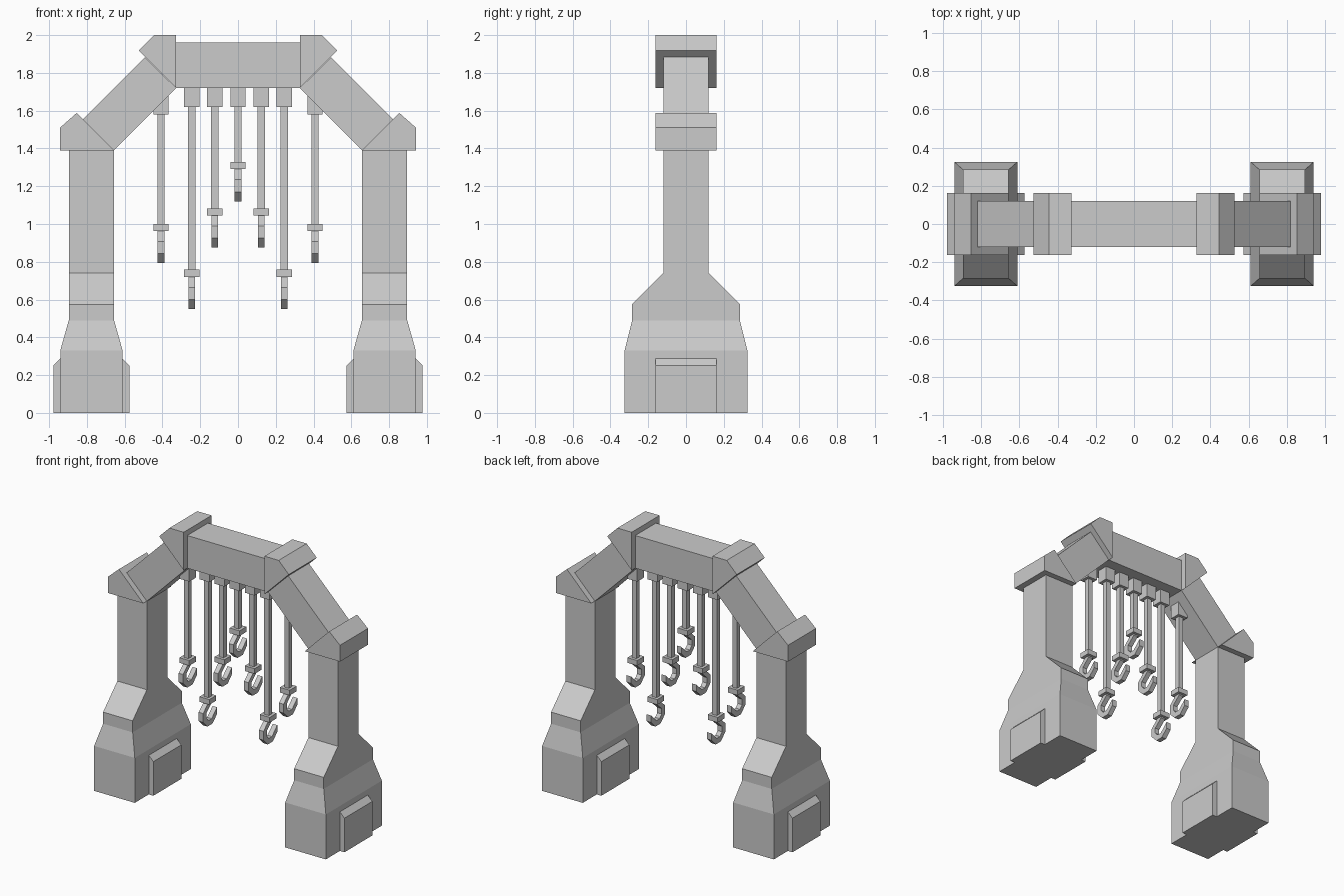
import bpy
import bmesh

cube = bpy.data.objects.get("Cube")
if cube:
    bpy.data.objects.remove(cube, do_unlink=True)

GREY = (0.6, 0.6, 0.6, 1)
mat = bpy.data.materials.new("plain grey")
mat.use_nodes = True
mat.diffuse_color = GREY
mat.node_tree.nodes["Principled BSDF"].inputs["Base Color"].default_value = GREY


def finish(bm, name):
    bmesh.ops.recalc_face_normals(bm, faces=bm.faces)
    mesh = bpy.data.meshes.new(name)
    bm.to_mesh(mesh)
    bm.free()
    mesh.materials.append(mat)
    ob = bpy.data.objects.new(name, mesh)
    bpy.context.collection.objects.link(ob)
    return ob


def prism(name, profile, half, axis="y", offset=0):
    """Extrude a flat profile both ways along y (points x, z) or x (points y, z)."""
    bm = bmesh.new()
    place = (lambda p, d: (p[0], d, p[1])) if axis == "y" else (lambda p, d: (d, p[0], p[1]))
    a, b = [[bm.verts.new(place(p, offset + d)) for p in profile] for d in (-half, half)]
    bm.faces.new(a)
    bm.faces.new(b)
    for i in range(len(a)):
        j = (i + 1) % len(a)
        bm.faces.new((a[i], a[j], b[j], b[i]))
    return finish(bm, name)


def box(name, x, half, low, high):
    return prism(name, [(x - half, low), (x + half, low), (x + half, high), (x - half, high)], half)


def loft(name, x, sections):
    """Stack rectangles given as (half width, half depth, height)."""
    bm = bmesh.new()
    rings = [[bm.verts.new((x + sx * w, sy * d, z))
              for sx, sy in ((-1, -1), (1, -1), (1, 1), (-1, 1))] for w, d, z in sections]
    bm.faces.new(rings[0])
    bm.faces.new(rings[-1])
    for low, high in zip(rings, rings[1:]):
        for i in range(4):
            j = (i + 1) % 4
            bm.faces.new((low[i], low[j], high[j], high[i]))
    return finish(bm, name)


BEAM = 0.12    # half depth of beams
JOINT = 0.162  # half depth of joints and foot pads
LEG_X = 0.776

# Legs, joints and slanted beams, one set per side
for side, s in (("right", -1), ("left", 1)):
    loft(side + "_leg", s * LEG_X, [
        (0.165, 0.325, 0), (0.165, 0.325, 0.33), (0.12, 0.285, 0.49),
        (0.12, 0.285, 0.575), (0.12, BEAM, 0.74), (0.12, BEAM, 1.4)])
    for where, d in (("outer", s), ("inner", -s)):
        edge, out = s * LEG_X + d * 0.16, s * LEG_X + d * 0.202
        prism(f"{side}_{where}_foot_pad",
              [(edge, 0), (out, 0), (out, 0.25), (edge, 0.292)], JOINT)
    prism(side + "_lower_joint", [(s * x, z) for x, z in (
        (0.656, 1.39), (0.942, 1.39), (0.942, 1.51), (0.854, 1.588))], JOINT)
    prism(side + "_slanted_beam", [(s * x, z) for x, z in (
        (0.656, 1.39), (0.82, 1.555), (0.492, 1.883), (0.328, 1.72))], BEAM)
    prism(side + "_upper_joint", [(s * x, z) for x, z in (
        (0.328, 1.72), (0.526, 1.918), (0.444, 2.0), (0.328, 2.0))], JOINT)

# Top beam
prism("top_beam", [(-0.33, 1.72), (0.33, 1.72), (0.33, 1.96), (-0.33, 1.96)], BEAM)

# Hook outline, sideways and down from its clamp
HOOK = [(-0.02, 0), (-0.08, -0.055), (-0.08, -0.12), (-0.03, -0.17), (0.03, -0.17),
        (0.08, -0.12), (0.08, -0.07), (0.045, -0.105), (0.018, -0.13), (-0.018, -0.13),
        (-0.042, -0.105), (-0.042, -0.065), (0.02, -0.01), (0.02, 0)]

# Hanging hooks: sideways position, mount underside, clamp underside
for x, mount, clamp in ((0, 1.62, 1.29), (0.123, 1.62, 1.045),
                        (0.245, 1.62, 0.72), (0.408, 1.58, 0.963)):
    for s in ((1,) if x == 0 else (-1, 1)):
        tag = "centre" if x == 0 else f"{'left' if s > 0 else 'right'}_{round(x * 100)}"
        box("hook_mount_" + tag, s * x, 0.04, mount, mount + 0.1)
        box("hook_rod_" + tag, s * x, 0.019, clamp, mount + 0.01)
        box("hook_clamp_" + tag, s * x, 0.04, clamp, clamp + 0.038)
        prism("hook_" + tag, [(y, clamp + z) for y, z in HOOK], 0.018, "x", s * x)
